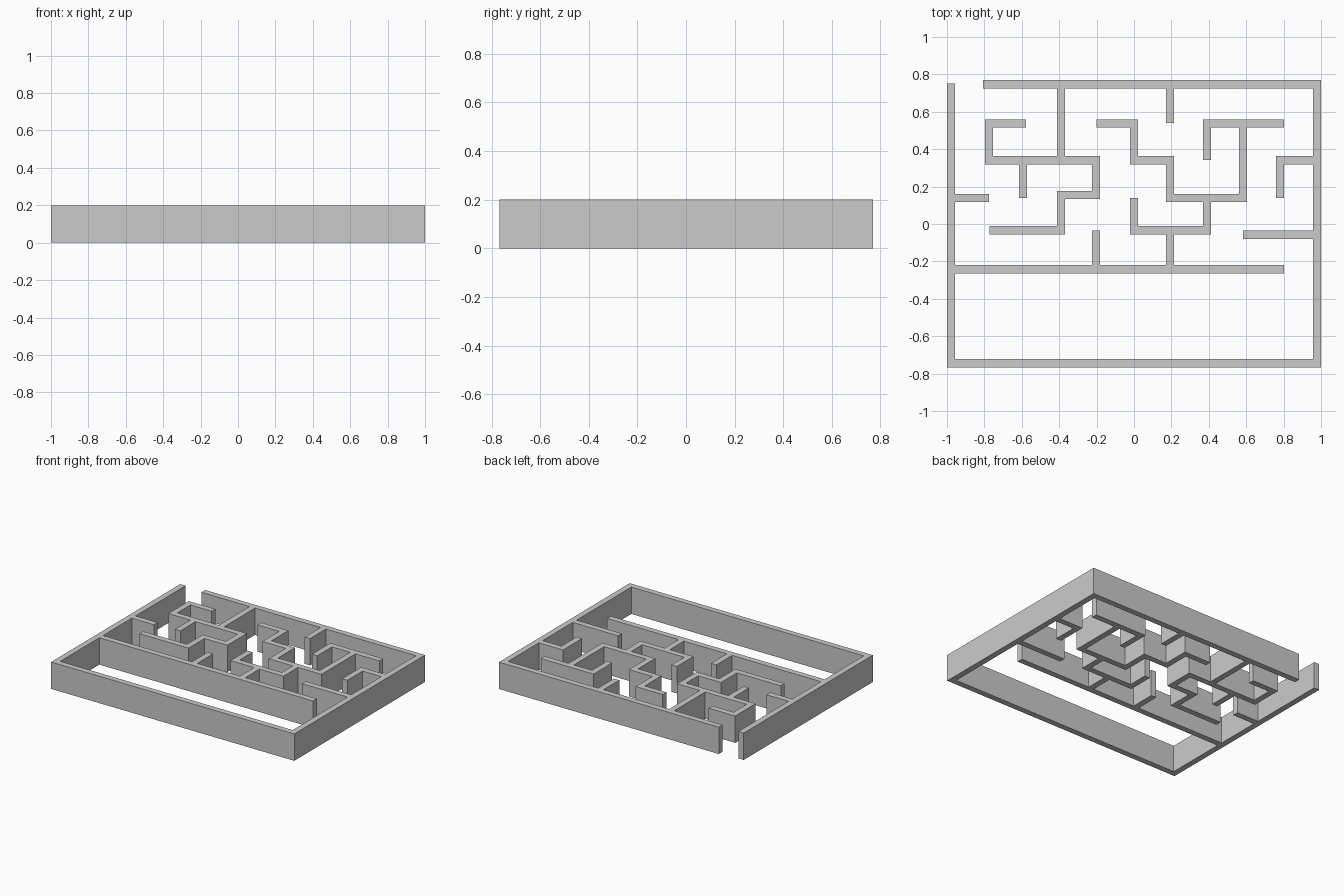
import bpy, bmesh, math

if "Cube" in bpy.data.objects:
    bpy.data.objects.remove(bpy.data.objects["Cube"])

H = 0.022          # half wall thickness
HEIGHT = 0.2

# Wall centrelines seen from above
WALLS = [
    # outer frame with the entrance gap at the back left
    [(-0.978, 0.728), (-0.978, -0.745), (0.978, -0.745), (0.978, 0.747), (-0.786, 0.747)],
    # dividing wall and its stubs
    [(-0.978, -0.242), (0.78, -0.242)],
    [(-0.203, -0.242), (-0.203, -0.057)],
    [(0.193, -0.242), (0.193, -0.033)],
    # stubs off the side walls
    [(-0.978, 0.139), (-0.797, 0.139)],
    [(0.978, -0.057), (0.605, -0.057)],
    [(0.978, 0.341), (0.78, 0.341), (0.78, 0.161)],
    # stubs off the back wall
    [(-0.39, 0.747), (-0.39, 0.341)],
    [(0.193, 0.747), (0.193, 0.562)],
    # left winding wall
    [(-0.6, 0.538), (-0.775, 0.538), (-0.775, 0.341), (-0.203, 0.341),
     (-0.203, 0.155), (-0.39, 0.155), (-0.39, -0.033), (-0.75, -0.033)],
    [(-0.594, 0.341), (-0.594, 0.161)],
    # middle winding wall
    [(-0.178, 0.538), (0, 0.538), (0, 0.341), (0.193, 0.341), (0.193, 0.139),
     (0.583, 0.139), (0.583, 0.538)],
    [(0.78, 0.538), (0.39, 0.538), (0.39, 0.364)],
    [(0, 0.117), (0, -0.033), (0.39, -0.033), (0.39, 0.139)],
]


def build_walls(name, paths):
    # Footprint rectangle for each straight run
    rects = []
    for path in paths:
        for (ax, ay), (bx, by) in zip(path, path[1:]):
            rects.append((min(ax, bx) - H, min(ay, by) - H,
                          max(ax, bx) + H, max(ay, by) + H))
    xs = sorted({round(r[i], 4) for r in rects for i in (0, 2)})
    ys = sorted({round(r[i], 4) for r in rects for i in (1, 3)})

    # Merge the runs into one footprint, without internal faces
    bm = bmesh.new()
    verts = {}

    def vert(i, j):
        if (i, j) not in verts:
            verts[i, j] = bm.verts.new((xs[i], ys[j], 0))
        return verts[i, j]

    for i in range(len(xs) - 1):
        for j in range(len(ys) - 1):
            cx, cy = (xs[i] + xs[i + 1]) / 2, (ys[j] + ys[j + 1]) / 2
            if any(x0 < cx < x1 and y0 < cy < y1 for x0, y0, x1, y1 in rects):
                bm.faces.new((vert(i, j), vert(i + 1, j), vert(i + 1, j + 1), vert(i, j + 1)))

    # Raise the footprint into walls and tidy the flat faces
    ret = bmesh.ops.extrude_face_region(bm, geom=bm.faces[:], use_keep_orig=True)
    top = [v for v in ret["geom"] if isinstance(v, bmesh.types.BMVert)]
    bmesh.ops.translate(bm, verts=top, vec=(0, 0, HEIGHT))
    bmesh.ops.recalc_face_normals(bm, faces=bm.faces[:])
    bmesh.ops.dissolve_limit(bm, angle_limit=math.radians(1),
                             verts=bm.verts[:], edges=bm.edges[:])
    bmesh.ops.recalc_face_normals(bm, faces=bm.faces[:])
    mesh = bpy.data.meshes.new(name)
    bm.to_mesh(mesh)
    bm.free()
    obj = bpy.data.objects.new(name, mesh)
    bpy.context.collection.objects.link(obj)
    return obj


build_walls("maze_walls", WALLS)
